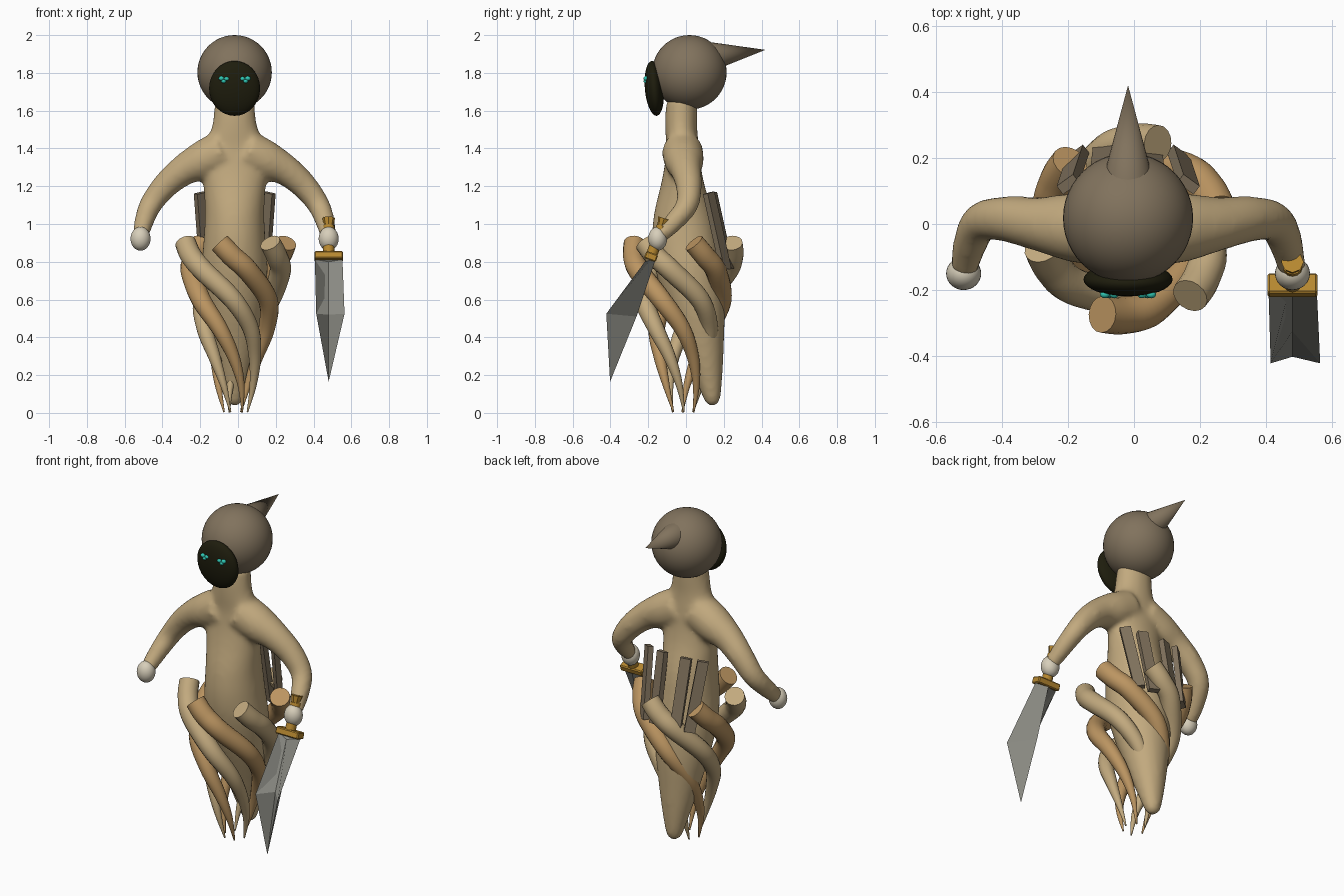
import bpy, bmesh
from math import sin, cos, pi, radians
from mathutils import Vector, Matrix

if "Cube" in bpy.data.objects:
    bpy.data.objects.remove(bpy.data.objects["Cube"])

MID = -0.018  # centre plane of the figure


def material(name, r, g, b):
    m = bpy.data.materials.new(name)
    m.use_nodes = True
    m.diffuse_color = (r, g, b, 1)
    m.node_tree.nodes["Principled BSDF"].inputs["Base Color"].default_value = (r, g, b, 1)
    return m


TAN = material("tan", 0.54, 0.40, 0.21)
BROWN = material("warm brown", 0.50, 0.30, 0.12)
HOOD = material("hood grey brown", 0.22, 0.17, 0.11)
SHADOW = material("face black", 0.013, 0.012, 0.004)
TEAL = material("eye teal", 0.03, 0.58, 0.46)
PALE = material("hand ivory", 0.68, 0.62, 0.49)
GOLD = material("gold", 0.48, 0.25, 0.03)
STEEL = material("steel", 0.26, 0.26, 0.23)


def make(name, bm, mat, angle=None):
    bmesh.ops.recalc_face_normals(bm, faces=bm.faces)
    me = bpy.data.meshes.new(name)
    bm.to_mesh(me)
    bm.free()
    me.materials.append(mat)
    ob = bpy.data.objects.new(name, me)
    bpy.context.collection.objects.link(ob)
    if angle:
        bpy.ops.object.select_all(action='DESELECT')
        ob.select_set(True)
        bpy.context.view_layer.objects.active = ob
        bpy.ops.object.shade_smooth_by_angle(angle=radians(angle))
    return ob


def resample(keys, steps):
    """Catmull-Rom through rows of numbers."""
    rows = [Vector(k) for k in keys]
    out = []
    for i in range(len(rows) - 1):
        a, b = rows[max(i - 1, 0)], rows[i]
        c, d = rows[i + 1], rows[min(i + 2, len(rows) - 1)]
        for s in range(steps):
            t = s / steps
            out.append(0.5 * (2 * b + (c - a) * t + (2 * a - 5 * b + 4 * c - d) * t * t
                              + (3 * b - a - 3 * c + d) * t ** 3))
    return out + [rows[-1]]


def loft(bm, rings):
    loops = [[bm.verts.new(p) for p in ring] for ring in rings]
    n = len(loops[0])
    for lo, hi in zip(loops, loops[1:]):
        for i in range(n):
            bm.faces.new((lo[i], lo[(i + 1) % n], hi[(i + 1) % n], hi[i]))
    bm.faces.new(loops[0])
    bm.faces.new(loops[-1])


def tube(bm, keys, steps=5, sides=16):
    """Round tube along rows of x, y, z, radius."""
    rows = resample(keys, steps)
    pts = [r.xyz for r in rows]
    rings = []
    side = Vector((0, 1, 0))
    for i, p in enumerate(pts):
        along = (pts[min(i + 1, len(pts) - 1)] - pts[max(i - 1, 0)]).normalized()
        side = (side - along * side.dot(along)).normalized()
        up = along.cross(side)
        rings.append([p + rows[i].w * (side * cos(a) + up * sin(a))
                      for a in (2 * pi * k / sides for k in range(sides))])
    loft(bm, rings)


def ball(name, loc, size, mat, tilt=0, detail=32):
    bm = bmesh.new()
    bmesh.ops.create_uvsphere(bm, u_segments=detail, v_segments=detail // 2, radius=1,
                              matrix=Matrix.LocRotScale(Vector(loc), Matrix.Rotation(tilt, 3, 'X'), Vector(size)))
    return make(name, bm, mat, 60)


def box(name, loc, size, rot, mat, bevel=0):
    bm = bmesh.new()
    bmesh.ops.create_cube(bm, size=1, matrix=Matrix.LocRotScale(Vector(loc), rot, Vector(size)))
    if bevel:
        bmesh.ops.bevel(bm, geom=bm.edges[:], offset=bevel, segments=1, affect='EDGES')
    return make(name, bm, mat)


def cone(name, start, end, r1, r2, sides, mat, angle=None):
    a, b = Vector(start), Vector(end)
    q = (b - a).to_track_quat('Z', 'Y')
    bm = bmesh.new()
    bmesh.ops.create_cone(bm, cap_ends=True, segments=sides, radius1=r1, radius2=r2, depth=(b - a).length,
                          matrix=Matrix.LocRotScale((a + b) / 2, q, None))
    return make(name, bm, mat, angle)


# Body: torso with trailing tail (z, half width, back y, front y) fused with both arms
torso = [(1.66, .105, .06, -.10), (1.58, .11, .06, -.11), (1.5, .125, .06, -.11),
         (1.4, .17, .07, -.105), (1.3, .18, .08, -.115), (1.2, .165, .10, -.135),
         (1.05, .157, .145, -.17), (.9, .165, .17, -.18), (.75, .175, .19, -.16),
         (.55, .155, .205, -.10), (.35, .115, .2, -.02), (.18, .075, .192, .05),
         (.07, .045, .18, .095), (.04, .02, .16, .115)]
bm = bmesh.new()
loft(bm, [[(MID + w * cos(a), (yb + yf) / 2 + (yb - yf) / 2 * sin(a), z)
           for a in (2 * pi * k / 32 for k in range(32))]
          for z, w, yb, yf in resample([t for t in torso], 4)])
arm = [(.06, -.02, 1.39, .11), (.17, -.01, 1.335, .105), (.27, 0, 1.285, .083),
       (.37, .015, 1.2, .07), (.445, .005, 1.1, .06), (.48, -.065, 1.01, .052), (.497, -.14, .935, .042)]
for s in (-1, 1):
    tube(bm, [(MID + s * x, y, z, r) for x, y, z, r in arm])
body = make("body", bm, TAN, 60)
rm = body.modifiers.new("fuse", 'REMESH')
rm.mode, rm.voxel_size, rm.use_smooth_shade = 'VOXEL', 0.014, True
sm = body.modifiers.new("soften", 'SMOOTH')
sm.factor, sm.iterations = 0.5, 10

# Hands
for s, label in ((-1, "right"), (1, "left")):
    ball(label + "_hand", (MID + s * .498, -.15, .922), (.053, .05, .063), PALE)

# Head, horn, dark face and eyes
ball("head", (MID, .018, 1.803), (.197, .197, .197), HOOD, detail=48)
cone("hood_horn", (MID, .14, 1.888), (MID, .42, 1.922), .075, 0, 24, HOOD, 50)
ball("face", (MID, -.168, 1.718), (.135, .05, .146), SHADOW, tilt=radians(5))
for s, label in ((-1, "right"), (1, "left")):
    for i, (dx, dz, r) in enumerate(((.014, .006, .015), (-.014, .004, .014), (.002, -.009, .013))):
        ball(f"{label}_eye_{i + 1}", (MID + s * (.056 + dx), -.213, 1.765 + dz),
             (r, .012, r * .8), TEAL, detail=12)

# Six spiralling tentacles: height, twist, distance from axis, thickness
spiral = [(.9, 0, .272, .056), (.83, 14, .262, .057), (.75, 34, .243, .056), (.6, 74, .205, .052),
          (.45, 106, .165, .044), (.3, 132, .125, .033), (.15, 155, .095, .019), (0.004, 172, .062, .004)]
for k in range(6):
    bm = bmesh.new()
    keys = []
    for z, twist, dist, r in spiral:
        a = radians(252 + 60 * k + twist)
        keys.append((-.012 + dist * cos(a), -.015 + dist * sin(a), z, r))
    tube(bm, keys, 6)
    make(f"tentacle_{k + 1}", bm, TAN if k % 2 else BROWN, 50)

# Four slats tucked behind the back, leaning inward at the top
for i, (tx, ty, bx, by) in enumerate(((.165, .12, .135, .21), (.06, .14, .05, .23),
                                      (-.1, .14, -.09, .23), (-.2, .12, -.17, .21))):
    top, low = Vector((tx, ty, 1.165)), Vector((bx, by, .76))
    z = (top - low).normalized()
    out = Vector((bx - MID, by, 0))
    y = (out - z * out.dot(z)).normalized()
    rot = Matrix((y.cross(z), y, z)).transposed()
    box(f"back_slat_{i + 1}", (top + low) / 2, (.062, .032, (top - low).length), rot, HOOD)

# Dagger: grip, pommel, guard and bent four-sided blade
HX = .48
lean = Matrix.Rotation(radians(-20), 3, 'X')
cone("dagger_grip", (HX, -.125, .99), (HX, -.188, .82), .03, .03, 12, GOLD, 40)
cone("dagger_pommel", (HX, -.13, .985), (HX, -.115, 1.03), .022, .034, 8, GOLD)
box("dagger_guard", (HX, -.185, .828), (.152, .066, .04), lean, GOLD, .006)
bm = bmesh.new()
base = [(HX - .073, -.187, .812), (HX, -.218, .80), (HX + .073, -.187, .812), (HX, -.158, .82)]
bend = [(HX - .066, -.422, .525), (HX, -.325, .52), (HX + .084, -.422, .525), (HX, -.262, .51)]
tip = bm.verts.new((HX, -.402, .165))
rows = [[bm.verts.new(p) for p in ring] for ring in (base, bend)]
bm.faces.new(rows[0])
for i in range(4):
    j = (i + 1) % 4
    bm.faces.new((rows[0][i], rows[0][j], rows[1][j], rows[1][i]))
    bm.faces.new((rows[1][i], rows[1][j], tip))
make("dagger_blade", bm, STEEL)
